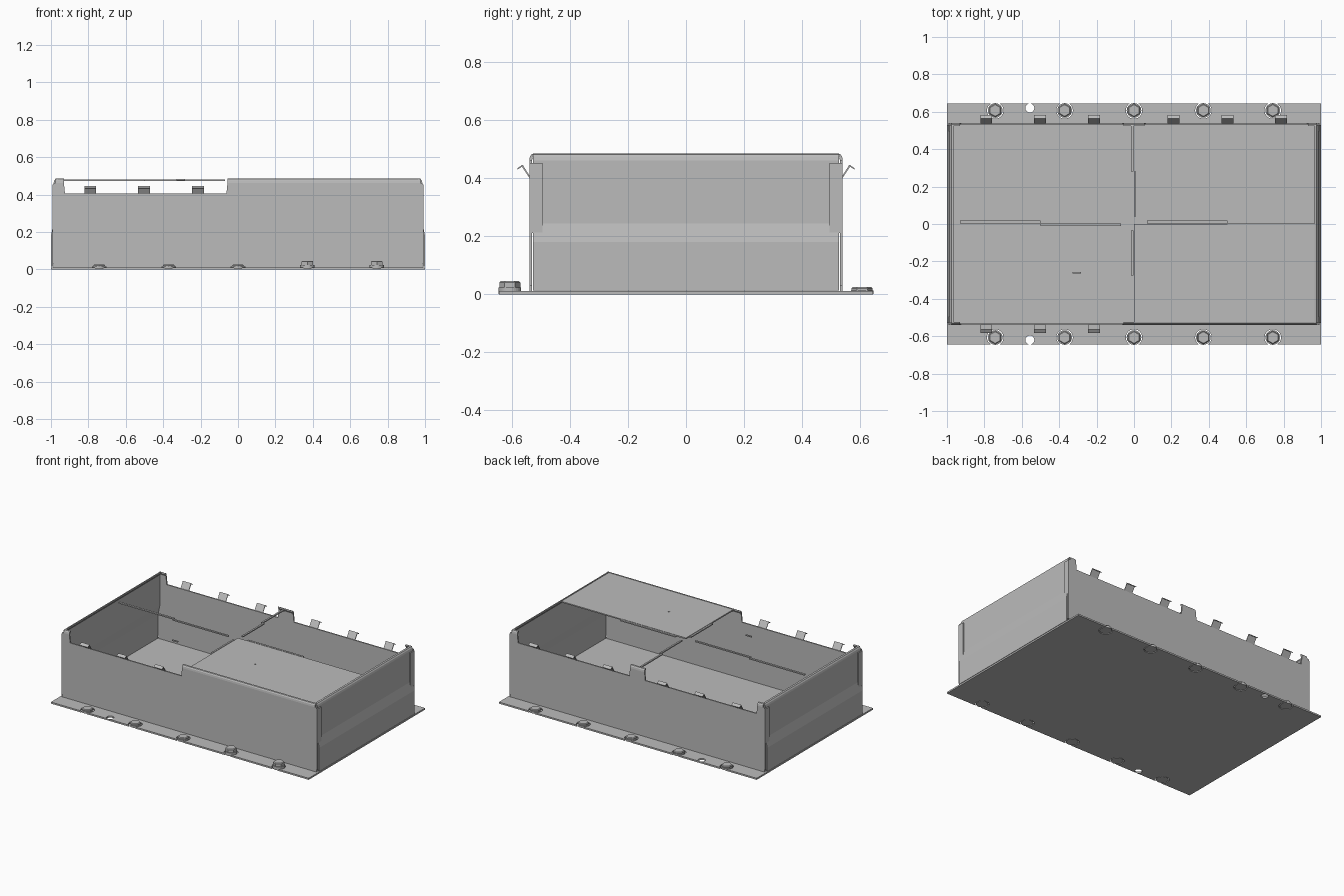
import bpy, bmesh, math
from mathutils import Matrix, Vector

old = bpy.data.objects.get("Cube")
if old:
    bpy.data.objects.remove(old, do_unlink=True)

metal = bpy.data.materials.new("grey_metal")
metal.use_nodes = True
GREY = (0.5, 0.5, 0.5, 1)
metal.diffuse_color = GREY
metal.node_tree.nodes["Principled BSDF"].inputs["Base Color"].default_value = GREY


def finish(name, bm):
    bmesh.ops.recalc_face_normals(bm, faces=bm.faces)
    mesh = bpy.data.meshes.new(name)
    bm.to_mesh(mesh)
    bm.free()
    mesh.materials.append(metal)
    ob = bpy.data.objects.new(name, mesh)
    bpy.context.collection.objects.link(ob)
    return ob


def add_prism(bm, points, axis, lo, hi):
    """Extrude a profile along x (profile in yz) or along y (profile in xz)."""
    def place(p, t):
        return Vector((t, p[0], p[1])) if axis == "x" else Vector((p[0], t, p[1]))
    verts = [bm.verts.new(place(p, lo)) for p in points]
    face = bm.faces.new(verts)
    ext = bmesh.ops.extrude_face_region(bm, geom=[face])["geom"]
    moved = [g for g in ext if isinstance(g, bmesh.types.BMVert)]
    offset = place((0, 0), hi - lo)
    bmesh.ops.translate(bm, vec=offset, verts=moved)


def add_box(bm, x0, x1, y0, y1, z0, z1):
    add_prism(bm, [(x0, z0), (x1, z0), (x1, z1), (x0, z1)], "y", y0, y1)


def add_cylinder(bm, x, y, z0, z1, r, sides, r_top=None):
    bmesh.ops.create_cone(bm, cap_ends=True, segments=sides, radius1=r,
                          radius2=r if r_top is None else r_top, depth=z1 - z0,
                          matrix=Matrix.Translation((x, y, (z0 + z1) / 2)))


# Base plate with open bolt holes and two locating holes
BOLT_X = [-0.742, -0.371, 0, 0.371, 0.742]
BOLT_Y = 0.607
bm = bmesh.new()
add_box(bm, -1, 1, -0.645, 0.645, 0, 0.011)
base = finish("base_plate", bm)
bm = bmesh.new()
for s in (-1, 1):
    for x in BOLT_X:
        add_cylinder(bm, x, s * BOLT_Y, -0.05, 0.05, 0.044, 32)
    add_cylinder(bm, -0.557, s * 0.62, -0.05, 0.05, 0.024, 24)
cutter = finish("hole_cutter", bm)
cutter.hide_render = True
mod = base.modifiers.new("holes", "BOOLEAN")
mod.operation = "DIFFERENCE"
mod.solver = "EXACT"
mod.object = cutter
graph = bpy.context.evaluated_depsgraph_get()
cut_mesh = bpy.data.meshes.new_from_object(base.evaluated_get(graph))
base.modifiers.clear()
base.data = cut_mesh
bpy.data.objects.remove(cutter, do_unlink=True)

# Bolts: washer and hexagonal head, two at the front standing proud
for s, side in ((-1, "front"), (1, "back")):
    for i, x in enumerate(BOLT_X):
        proud = s < 0 and x > 0.1
        lift = 0.02 if proud else 0
        bm = bmesh.new()
        add_cylinder(bm, x, s * BOLT_Y, 0.001, 0.014 + lift / 2, 0.039, 32)
        add_cylinder(bm, x, s * BOLT_Y, 0.014 + lift / 2, 0.021 + lift, 0.036, 6)
        add_cylinder(bm, x, s * BOLT_Y, 0.021 + lift, 0.026 + lift, 0.036, 6, 0.031)
        finish(f"{side}_bolt_{i + 1}", bm)

# Long walls: plain panel, raised blocks with a rounded inward lip
LIP = [(0.54, 0.462), (0.538, 0.474), (0.533, 0.482), (0.525, 0.485),
       (0.523, 0.476), (0.531, 0.462)]
SILL, TOP = 0.405, 0.462


def long_wall(name, s, raised):
    bm = bmesh.new()
    lo, hi = sorted((s * 0.531, s * 0.54))
    add_box(bm, -0.987, 0.987, lo, hi, 0.011, SILL)
    lip = [(s * y, z) for y, z in LIP]
    for x0, x1 in raised:
        t0 = 0 if x0 < -0.9 else 0.006
        t1 = 0 if x1 > 0.9 else 0.006
        add_prism(bm, [(x0, SILL), (x1, SILL), (x1 - t1, TOP), (x0 + t0, TOP)], "y", lo, hi)
        add_prism(bm, lip, "x", x0 + max(t0, 0.012 if x0 < -0.9 else 0),
                  x1 - max(t1, 0.012 if x1 > 0.9 else 0))
    # returns folded round the ends
    for e in (-1, 1):
        x0, x1 = sorted((e * 0.986, e * 0.993))
        y0, y1 = sorted((s * 0.495, s * 0.54))
        add_box(bm, x0, x1, y0, y1, 0.212, 0.453)
        y0 = s * 0.53
        add_box(bm, x0, x1, min(y0, s * 0.54), max(y0, s * 0.54), 0.03, 0.212)
    finish(name, bm)


long_wall("front_wall", -1, [(-0.987, -0.925), (-0.062, 0.987)])
long_wall("back_wall", 1, [(-0.987, -0.925), (-0.062, 0.062), (0.925, 0.987)])

# End walls: lower part stepped outwards, rounded inward lip at the top
END = [(1, 0.014), (1, 0.18), (0.986, 0.245), (0.986, 0.462), (0.983, 0.474),
       (0.977, 0.482), (0.966, 0.485), (0.965, 0.476), (0.976, 0.462),
       (0.976, 0.245), (0.99, 0.18), (0.99, 0.014)]
for s, name in ((-1, "right_end_wall"), (1, "left_end_wall")):
    bm = bmesh.new()
    add_prism(bm, [(s * x, z) for x, z in END], "y", -0.528, 0.528)
    finish(name, bm)

# Lid over one quarter, with a small slot mark
bm = bmesh.new()
add_box(bm, 0, 0.966, -0.524, 0, 0.472, 0.481)
finish("quarter_lid", bm)
bm = bmesh.new()
add_box(bm, 0.309, 0.321, -0.263, -0.257, 0.481, 0.483)
add_box(bm, -0.328, -0.283, -0.264, -0.256, 0.474, 0.482)
finish("lid_marks", bm)

# Thin staggered seam strips crossing the opening
STRIPS = [(-0.93, -0.5, 0.004, 0.018), (-0.5, -0.07, -0.01, 0.003),
          (0.07, 0.5, 0.004, 0.018), (-0.016, -0.004, 0.28, 0.524),
          (-0.001, 0.011, 0.04, 0.28), (-0.016, -0.004, -0.275, -0.035),
          (0.5, 0.966, -0.006, 0.002)]
bm = bmesh.new()
for x0, x1, y0, y1 in STRIPS:
    add_box(bm, x0, x1, y0, y1, 0.473, 0.481)
finish("seam_strips", bm)

# Bent spring clips along the cut-away wall edges
CLIP = [(0.535, 0.402), (0.54, 0.402), (0.565, 0.44), (0.58, 0.43),
        (0.582, 0.434), (0.563, 0.447)]
for s, side, xs in ((-1, "front", [-0.79, -0.503, -0.215]),
                    (1, "back", [-0.79, -0.503, -0.215, 0.21, 0.5, 0.785])):
    for i, x in enumerate(xs):
        bm = bmesh.new()
        add_prism(bm, [(s * y, z) for y, z in CLIP], "x", x - 0.032, x + 0.032)
        finish(f"{side}_clip_{i + 1}", bm)
